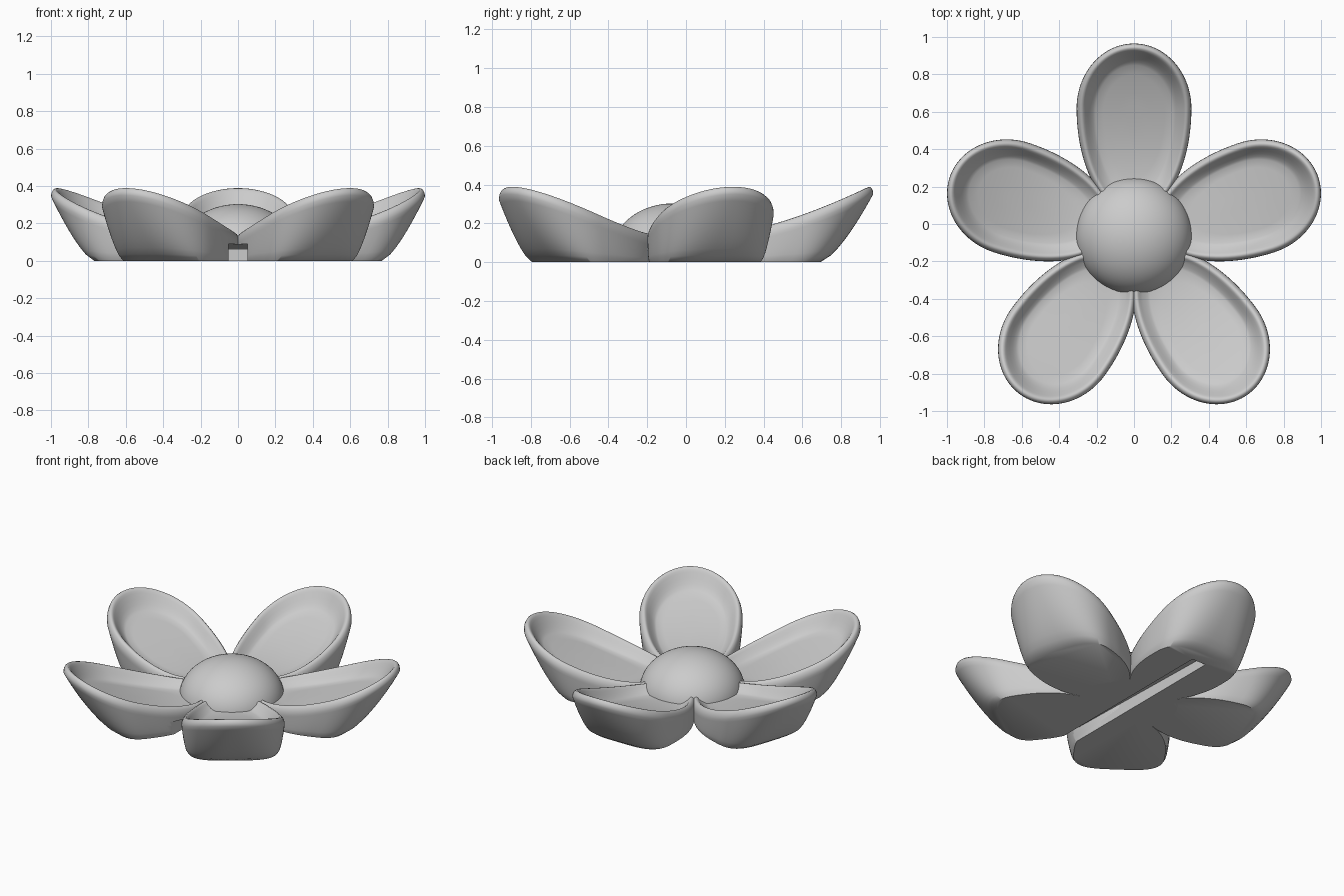
import bpy, bmesh, math
from mathutils import Matrix, Vector

if "Cube" in bpy.data.objects:
    bpy.data.objects.remove(bpy.data.objects["Cube"])

CENTRE_Y = -0.072
SEGMENTS = 96

grey = bpy.data.materials.new("plain_grey")
grey.use_nodes = True
grey.diffuse_color = (0.6, 0.6, 0.6, 1)
grey.node_tree.nodes["Principled BSDF"].inputs["Base Color"].default_value = (0.6, 0.6, 0.6, 1)


def make_object(name, bm):
    bmesh.ops.recalc_face_normals(bm, faces=bm.faces[:])
    mesh = bpy.data.meshes.new(name)
    bm.to_mesh(mesh)
    bm.free()
    mesh.materials.append(grey)
    obj = bpy.data.objects.new(name, mesh)
    bpy.context.collection.objects.link(obj)
    return obj


def egg(t, middle, front, back, width, power=1.0):
    """Point on an egg outline whose blunt end points along +x."""
    c, s = math.cos(t), math.sin(t)
    length = front if c > 0 else back
    p = power if c > 0 else 1.0
    return Vector((middle + length * math.copysign(abs(c) ** p, c),
                   width * math.copysign(abs(s) ** p, s), 0))


def rim_height(r):
    return 0.145 + 0.252 * max(0, (r - 0.25) / 0.78) ** 1.5


def floor_height(r):
    return 0.1 + 0.165 * max(0, (r - 0.3) / 0.62) ** 1.7


def rim_point(t, inset, drop):
    p = egg(t, 0.69, 0.347 - inset, 0.57 - inset, 0.307 - inset)
    p.z = rim_height(p.x) - drop
    return p


def floor_point(t, scale):
    p = egg(t, 0.67, 0.25 * scale, 0.44 * scale, 0.205 * scale)
    p.z = floor_height(p.x)
    return p


def petal_rings():
    angles = [2 * math.pi * i / SEGMENTS for i in range(SEGMENTS)]
    # Outer wall swelling from the flat foot to the rim
    for k in range(11):
        s = k / 10
        ring = []
        for t in angles:
            foot = egg(t, 0.55, 0.215, 0.4, 0.272, 0.55)
            rim = rim_point(t, 0, 0.05)
            ring.append(Vector((foot.x + (rim.x - foot.x) * s ** 0.7,
                                foot.y + (rim.y - foot.y) * s ** 0.55,
                                rim.z * s)))
        yield ring
    # Rounded lip
    for inset, drop in ((0.002, 0.032), (0.009, 0.014), (0.019, 0.003),
                        (0.029, 0.001), (0.038, 0.007), (0.046, 0.016)):
        yield [rim_point(t, inset, drop) for t in angles]
    # Inner wall, then the sloping floor
    for s in (0.25, 0.5, 0.75):
        ring = []
        for t in angles:
            a, b = rim_point(t, 0.046, 0.016), floor_point(t, 1)
            p = a.lerp(b, s)
            p.z = b.z + (a.z - b.z) * (1 - s) ** 1.35
            ring.append(p)
        yield ring
    for scale in (1, 0.8, 0.6, 0.4, 0.2):
        yield [floor_point(t, scale) for t in angles]


def make_petal(name, angle):
    bm = bmesh.new()
    rings = [[bm.verts.new(p) for p in ring] for ring in petal_rings()]
    for lower, upper in zip(rings, rings[1:]):
        for i in range(SEGMENTS):
            j = (i + 1) % SEGMENTS
            bm.faces.new((lower[i], lower[j], upper[j], upper[i]))
    bm.faces.new(rings[0][::-1])
    bm.faces.new(rings[-1])
    bm.transform(Matrix.Translation((0, CENTRE_Y, 0)) @ Matrix.Rotation(angle, 4, "Z"))
    return make_object(name, bm)


# Petals
names = ("back", "right_side", "right_front", "left_front", "left_side")
parts = [make_petal(name + "_petal", math.radians(90 + 72 * i)) for i, name in enumerate(names)]

# Domed centre with a flat foot
bm = bmesh.new()
bmesh.ops.create_uvsphere(bm, u_segments=64, v_segments=32, radius=1)
bm.transform(Matrix.Translation((0, -0.065, 0.06)) @ Matrix.Diagonal((0.312, 0.312, 0.243, 1)))
bmesh.ops.bisect_plane(bm, geom=bm.verts[:] + bm.edges[:] + bm.faces[:],
                       plane_co=(0, 0, 0), plane_no=(0, 0, 1), clear_inner=True)
bmesh.ops.holes_fill(bm, edges=[e for e in bm.edges if e.is_boundary])
parts.append(make_object("domed_centre", bm))

# Slot along the underside, open at the front, its roof sinking towards the back
bm = bmesh.new()
bmesh.ops.create_cube(bm, size=1)
bm.transform(Matrix.Translation((0, -0.1, 0)) @ Matrix.Diagonal((0.1, 1.4, 0.12, 1)))
for v in bm.verts:
    if v.co.z > 0 and v.co.y < 0:
        v.co.z = 0.095
cutter = make_object("slot_cutter", bm)
cutter.hide_render = True

for obj in parts:
    bpy.ops.object.select_all(action="DESELECT")
    obj.select_set(True)
    bpy.context.view_layer.objects.active = obj
    slot = obj.modifiers.new("slot", "BOOLEAN")
    slot.operation = "DIFFERENCE"
    slot.solver = "EXACT"
    slot.object = cutter
    bpy.ops.object.modifier_apply(modifier=slot.name)
    bpy.ops.object.shade_smooth_by_angle(angle=math.radians(50))

bpy.data.objects.remove(cutter)
